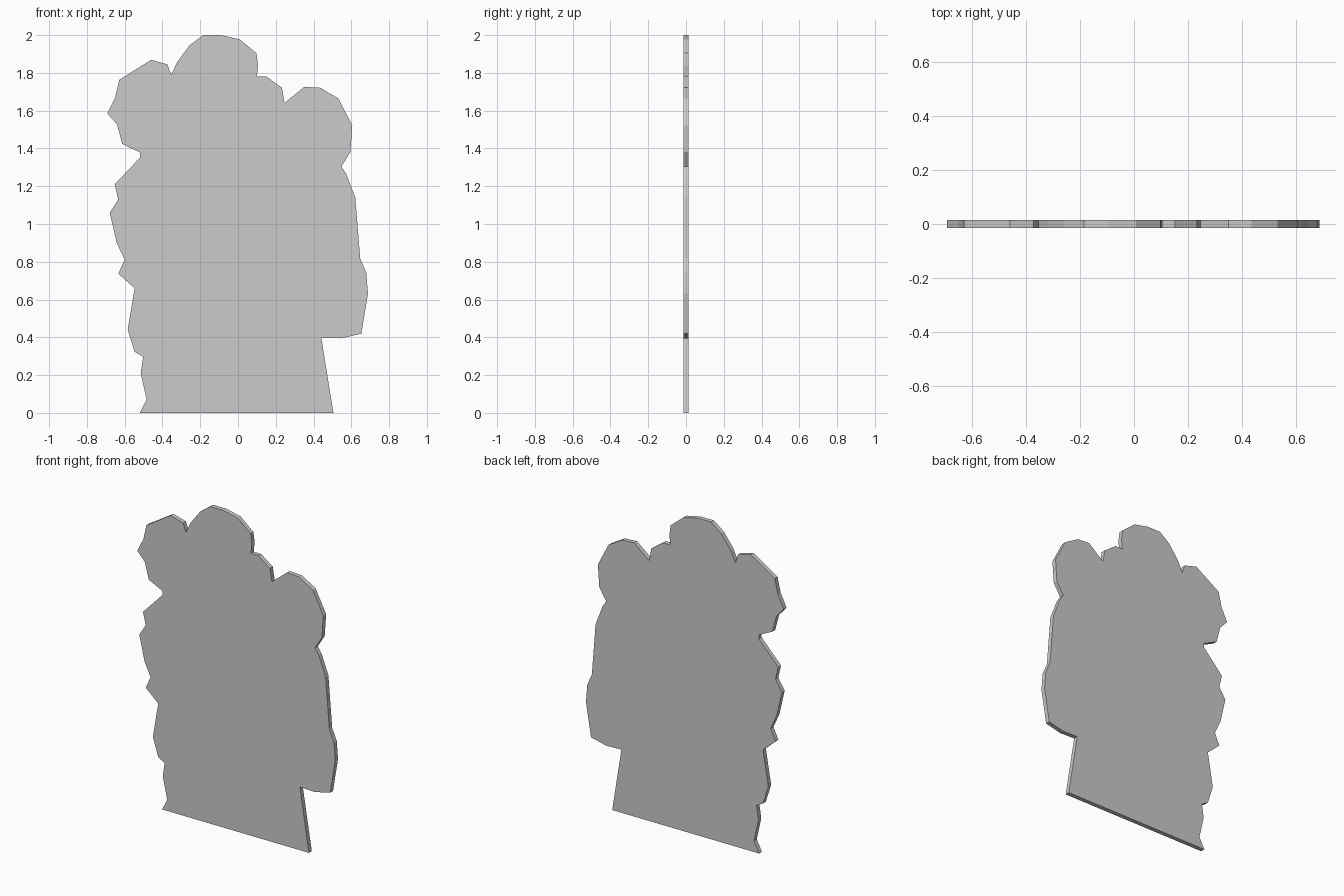
import bpy, bmesh

HALF_THICKNESS = 0.014

# outline of the flat cutout (x, z), split by side
left_edge = [(-0.52, 0), (-0.484, 0.07), (-0.515, 0.21), (-0.502, 0.297), (-0.547, 0.323),
             (-0.584, 0.44), (-0.547, 0.66), (-0.634, 0.737), (-0.60, 0.811), (-0.642, 0.90),
             (-0.679, 1.06), (-0.634, 1.13), (-0.653, 1.21), (-0.518, 1.352), (-0.518, 1.378),
             (-0.613, 1.424), (-0.64, 1.527), (-0.692, 1.585), (-0.65, 1.67), (-0.629, 1.763)]
top_edge = [(-0.46, 1.869), (-0.373, 1.845), (-0.354, 1.79), (-0.32, 1.861), (-0.256, 1.946),
            (-0.185, 2), (-0.092, 2), (0.008, 1.978), (0.098, 1.904), (0.106, 1.84),
            (0.10, 1.78), (0.151, 1.78), (0.233, 1.721), (0.246, 1.641), (0.351, 1.726),
            (0.436, 1.721), (0.531, 1.665)]
right_edge = [(0.605, 1.522), (0.595, 1.381), (0.547, 1.304), (0.573, 1.265), (0.621, 1.14),
              (0.647, 0.817), (0.679, 0.742), (0.688, 0.631), (0.653, 0.419), (0.547, 0.395),
              (0.441, 0.398), (0.505, 0)]

# front face, extruded to the back
bm = bmesh.new()
verts = [bm.verts.new((x, -HALF_THICKNESS, z)) for x, z in left_edge + top_edge + right_edge]
front = bm.faces.new(verts)
result = bmesh.ops.extrude_face_region(bm, geom=[front], use_keep_orig=True)
moved = [g for g in result["geom"] if isinstance(g, bmesh.types.BMVert)]
bmesh.ops.translate(bm, verts=moved, vec=(0, 2 * HALF_THICKNESS, 0))
bmesh.ops.recalc_face_normals(bm, faces=bm.faces)

mesh = bpy.data.meshes.new("standing_cutout")
bm.to_mesh(mesh)
bm.free()
bpy.context.collection.objects.link(bpy.data.objects.new("standing_cutout", mesh))
